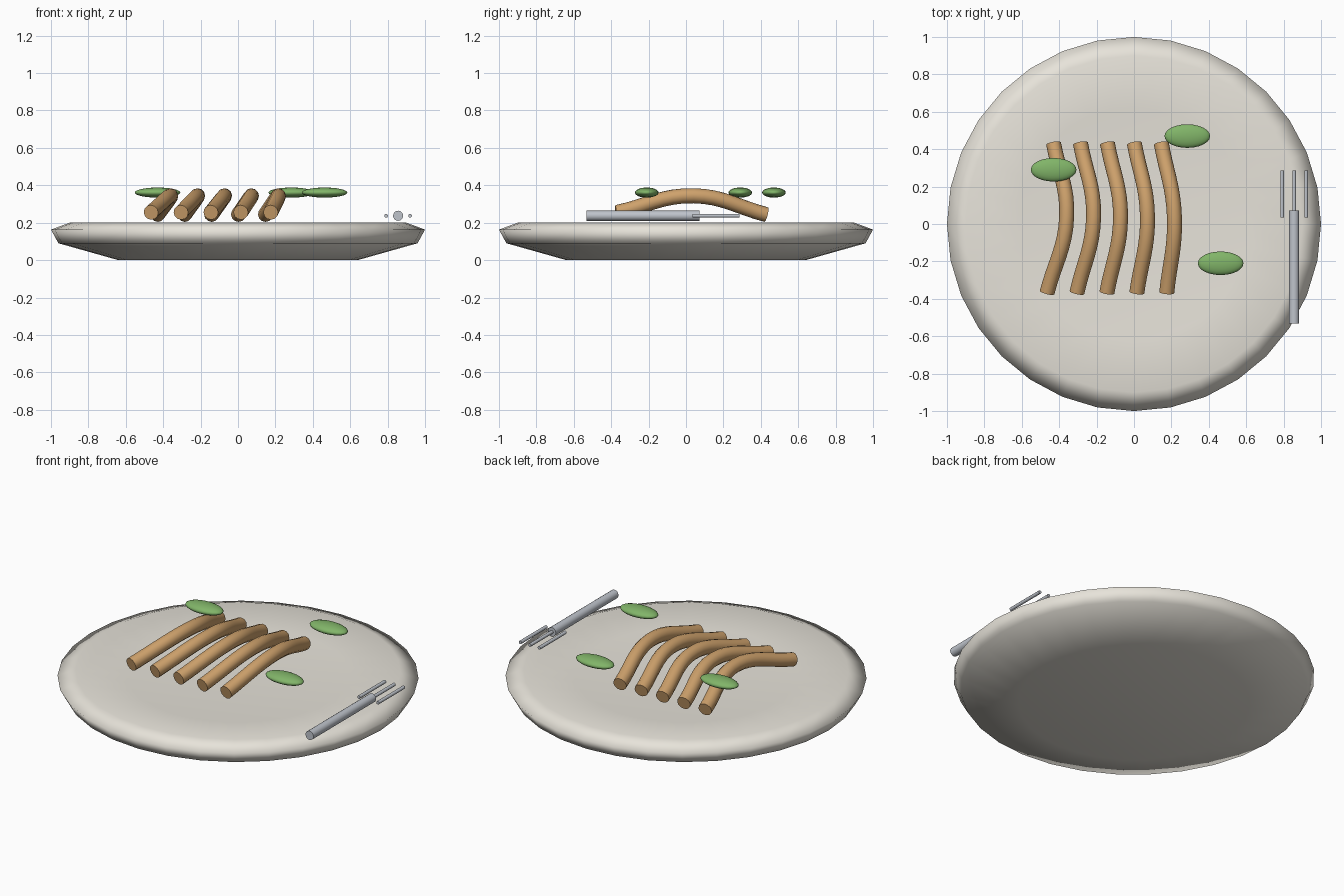
import bpy, bmesh, math
from mathutils import Matrix

if "Cube" in bpy.data.objects:
    bpy.data.objects.remove(bpy.data.objects["Cube"])


def material(name, rgb):
    m = bpy.data.materials.new(name)
    m.diffuse_color = (*rgb, 1)
    m.use_nodes = True
    m.node_tree.nodes["Principled BSDF"].inputs["Base Color"].default_value = m.diffuse_color
    return m


CERAMIC = material("ceramic", (0.80, 0.77, 0.70))
BROWN = material("brown", (0.62, 0.36, 0.15))
GREEN = material("green", (0.22, 0.46, 0.14))
METAL = material("metal", (0.52, 0.55, 0.60))


def finish(ob, mat, angle):
    ob.data.materials.append(mat)
    bpy.ops.object.select_all(action='DESELECT')
    ob.select_set(True)
    bpy.context.view_layer.objects.active = ob
    bpy.ops.object.shade_smooth_by_angle(angle=math.radians(angle))


def lathe(name, profile, mat, steps=32):
    bm = bmesh.new()
    vs = [bm.verts.new((r, 0, z)) for r, z in profile]
    es = [bm.edges.new(p) for p in zip(vs, vs[1:])]
    bmesh.ops.spin(bm, geom=vs + es, cent=(0, 0, 0), axis=(0, 0, 1),
                   angle=math.tau, steps=steps, use_duplicate=False)
    bmesh.ops.remove_doubles(bm, verts=bm.verts, dist=1e-4)
    bmesh.ops.recalc_face_normals(bm, faces=bm.faces)
    me = bpy.data.meshes.new(name)
    bm.to_mesh(me)
    bm.free()
    ob = bpy.data.objects.new(name, me)
    bpy.context.collection.objects.link(ob)
    finish(ob, mat, 120)


def rod(name, x, y0, y1, z, r, sides):
    bpy.ops.mesh.primitive_cylinder_add(
        vertices=sides, radius=r, depth=y1 - y0,
        location=(x, (y0 + y1) / 2, z), rotation=(math.pi / 2, 0, 0))
    ob = bpy.context.object
    ob.name = name
    finish(ob, METAL, 40)


def strip(name, points, r):
    # Smooth bent tube through three points, with closed ends
    cu = bpy.data.curves.new(name, 'CURVE')
    cu.dimensions = '3D'
    cu.bevel_depth = r
    cu.bevel_resolution = 4
    cu.resolution_u = 8
    cu.use_fill_caps = True
    sp = cu.splines.new('BEZIER')
    sp.bezier_points.add(len(points) - 1)
    for bp, co in zip(sp.bezier_points, points):
        bp.co = co
        bp.handle_left_type = bp.handle_right_type = 'AUTO'
    ob = bpy.data.objects.new(name, cu)
    bpy.context.collection.objects.link(ob)
    bpy.ops.object.select_all(action='DESELECT')
    ob.select_set(True)
    bpy.context.view_layer.objects.active = ob
    bpy.ops.object.convert(target='MESH')
    ob = bpy.context.object
    bm = bmesh.new()
    bm.from_mesh(ob.data)
    bmesh.ops.remove_doubles(bm, verts=bm.verts, dist=1e-4)
    bmesh.ops.recalc_face_normals(bm, faces=bm.faces)
    bm.to_mesh(ob.data)
    bm.free()
    finish(ob, BROWN, 40)


# Shallow dished plate
lathe("plate", [(0, 0), (0.64, 0), (0.96, 0.09), (1.0, 0.163), (0.9, 0.2),
                (0.62, 0.175), (0, 0.17)], CERAMIC)

# Five bent food strips
for i in range(5):
    strip(f"food_strip_{i + 1}",
          [(-0.465 + 0.16 * i, -0.367, 0.255),
           (-0.36 + 0.144 * i, 0.04, 0.344),
           (-0.43 + 0.144 * i, 0.43, 0.243)], 0.04)

# Garnish leaves
for i, (x, y) in enumerate([(-0.43, 0.29), (0.285, 0.47), (0.463, -0.21)]):
    bpy.ops.mesh.primitive_uv_sphere_add(segments=24, ring_count=12, radius=1)
    leaf = bpy.context.object
    leaf.name = f"garnish_leaf_{i + 1}"
    leaf.data.transform(Matrix.Diagonal((0.122, 0.063, 0.027, 1)))
    leaf.location = (x, y, 0.361)
    finish(leaf, GREEN, 60)

# Fork on the rim
rod("fork_handle", 0.856, -0.532, 0.073, 0.237, 0.027, 16)
for i in range(3):
    rod(f"fork_tine_{i + 1}", 0.792 + 0.064 * i, 0.035, 0.287, 0.237, 0.01, 10)
